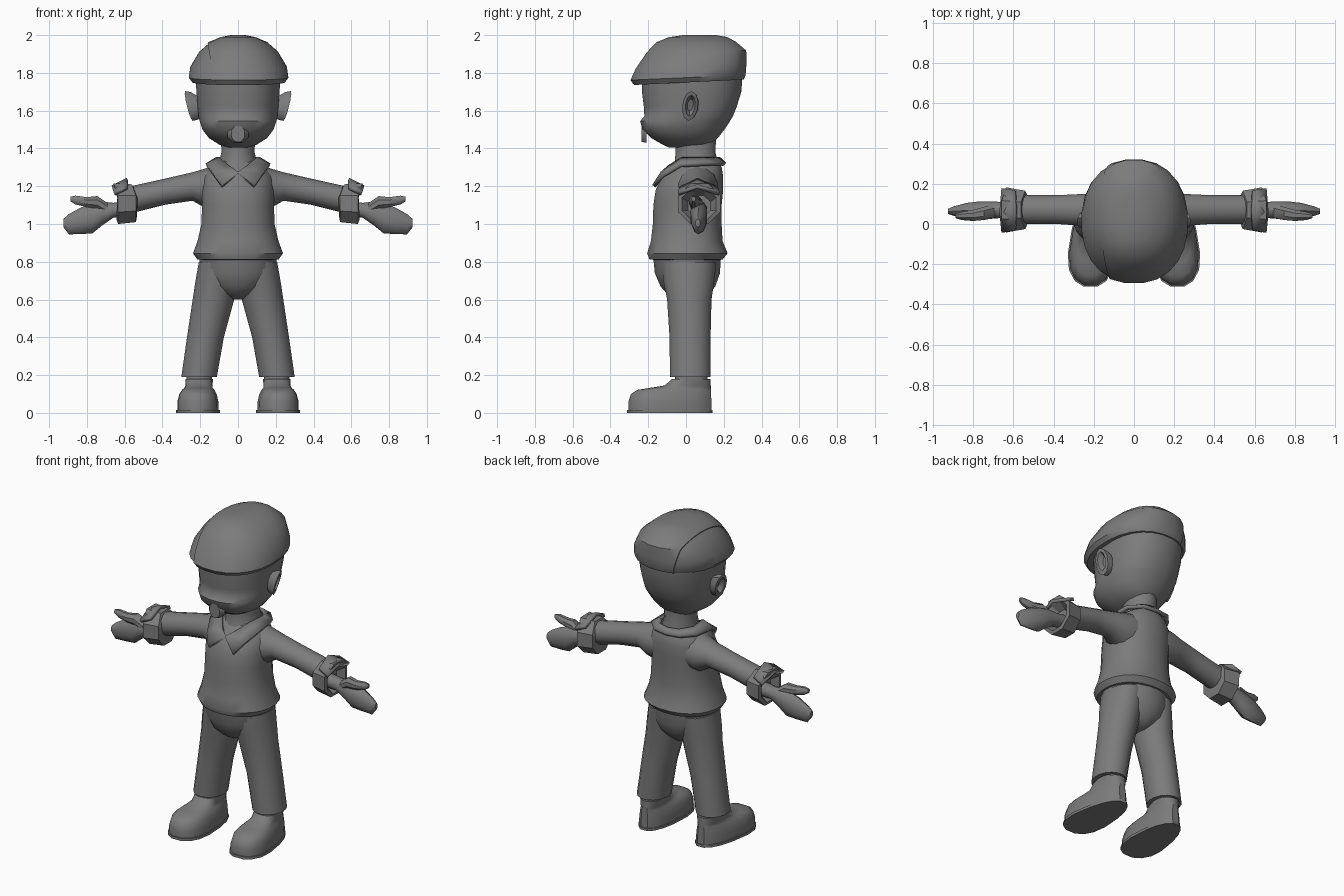
import bpy, bmesh, math
from mathutils import Vector

grey = bpy.data.materials.new("mid grey")
grey.diffuse_color = (0.2, 0.2, 0.2, 1)


def finish(name, bm, mirror=False, angle=40, thick=0):
    bmesh.ops.recalc_face_normals(bm, faces=bm.faces)
    me = bpy.data.meshes.new(name)
    bm.to_mesh(me)
    bm.free()
    me.materials.append(grey)
    for p in me.polygons:
        p.use_smooth = True
    me.set_sharp_from_angle(angle=math.radians(angle))
    ob = bpy.data.objects.new(name, me)
    bpy.context.collection.objects.link(ob)
    if mirror:
        mod = ob.modifiers.new("mirror", 'MIRROR')
        mod.use_clip = True
    if thick:
        mod = ob.modifiers.new("solid", 'SOLIDIFY')
        mod.thickness = thick
        mod.offset = 0
    return ob


def loft(rings, axis='z', sides=16, power=2.0, warp=None):
    """Rings are (t, a0, a1, b0, b1): bounds of a rounded section at t along the axis."""
    bm = bmesh.new()
    loops = []
    for t, a0, a1, b0, b1 in rings:
        loop = []
        for i in range(sides):
            th = 2 * math.pi * (i + 0.5) / sides
            c, s = math.cos(th), math.sin(th)
            u = math.copysign(abs(c) ** (2 / power), c)
            v = math.copysign(abs(s) ** (2 / power), s)
            k = 1 / math.cos(math.pi / sides) if power == 2 else 1
            a = (a0 + a1) / 2 + u * k * (a1 - a0) / 2
            b = (b0 + b1) / 2 + v * k * (b1 - b0) / 2
            p = Vector((a, b, t) if axis == 'z' else (t, a, b))
            loop.append(bm.verts.new(warp(p) if warp else p))
        loops.append(loop)
    for l0, l1 in zip(loops, loops[1:]):
        for i in range(sides):
            j = (i + 1) % sides
            bm.faces.new((l0[i], l0[j], l1[j], l1[i]))
    bm.faces.new(loops[0])
    bm.faces.new(loops[-1])
    return bm


def sym(rows):
    """(z, half width, y0, y1) rows centred on x."""
    return [(z, -w, w, y0, y1) for z, w, y0, y1 in rows]


# Head with a stepped muzzle
finish("head", loft(sym([
    (1.405, .05, -.09, .08), (1.42, .10, -.125, .13), (1.455, .155, -.185, .17),
    (1.50, .19, -.232, .205), (1.545, .205, -.245, .235), (1.57, .21, -.222, .25),
    (1.62, .215, -.225, .27), (1.70, .222, -.235, .295), (1.77, .225, -.235, .30)]),
    sides=24, power=2.3), angle=50)
finish("chin_patch", loft([(-.236, -.035, .035, 1.435, 1.52), (-.21, -.055, .055, 1.43, 1.53)],
       sides=8, warp=lambda p: Vector((p.x, p.z, p.y))))
finish("neck", loft(sym([(1.25, .12, -.09, .17), (1.33, .10, -.06, .17),
                         (1.38, .088, -.055, .155), (1.46, .09, -.055, .16)])))

# Flat cap, tilted at the brim, with a raised panel right of the seam
CAP = sym([(1.75, .243, -.272, .303), (1.775, .262, -.29, .312), (1.83, .254, -.263, .316),
           (1.91, .207, -.205, .315), (1.96, .15, -.155, .26), (1.985, .09, -.09, .215),
           (1.995, .04, -.02, .16)])


def brim_tilt(p):
    return Vector((p.x, p.y, p.z + .05 * p.y * (2 - p.z) / .25))


finish("cap", loft(CAP, sides=24, power=2.25, warp=brim_tilt))
panel = loft(CAP, sides=24, power=2.25, warp=lambda p: brim_tilt(p) + Vector(
    (p.x * .025, (p.y - .02) * .02, (p.z - 1.78) * .02)))
cut = bmesh.ops.bisect_plane(panel, geom=panel.verts[:] + panel.edges[:] + panel.faces[:],
                             plane_co=(-.115, 0, 1.75), plane_no=(1, -.02, .22), clear_inner=True)
bmesh.ops.holes_fill(panel, edges=[e for e in panel.edges if e.is_boundary])
finish("cap_panel", panel)


# Cupped ears leaning with the head
def ear_lean(p):
    return Vector((p.x + .25 * (p.z - 1.63) - .25 * (p.y - .02), p.y + .1 * (p.z - 1.63), p.z))


finish("ear", loft([(.19, .0, .06, 1.585, 1.665), (.235, -.015, .065, 1.555, 1.695),
                    (.262, -.018, .062, 1.55, 1.70), (.264, -.002, .048, 1.575, 1.68),
                    (.235, .008, .038, 1.60, 1.66)], 'x', 10, warp=ear_lean), mirror=True)

# Jacket body with flared hem
finish("jacket", loft(sym([
    (.81, .19, -.165, .18), (.812, .217, -.195, .195), (.845, .24, -.207, .222),
    (.91, .216, -.187, .195), (1.0, .195, -.177, .19), (1.1, .192, -.174, .19),
    (1.18, .195, -.162, .198), (1.25, .185, -.13, .198), (1.30, .15, -.08, .19),
    (1.335, .10, -.05, .17)]), sides=24, power=2.2))

# Sleeves, flared cuffs
finish("sleeve", loft([(.08, -.07, .17, 1.08, 1.32), (.17, -.045, .17, 1.085, 1.292),
                       (.24, -.01, .15, 1.125, 1.272), (.38, 0, .143, 1.105, 1.24),
                       (.56, 0, .143, 1.06, 1.20)], 'x', 14), mirror=True)


def cuff_notch(p):
    if p.z > 1.12:
        return Vector((p.x + .35 * (p.z - 1.12) - .01, p.y, p.z))
    return p


finish("cuff", loft([(.535, -.005, .145, 1.04, 1.18), (.54, -.025, .165, 1.01, 1.21),
                     (.635, -.042, .182, 1.0, 1.215), (.642, -.02, .16, 1.02, 1.19),
                     (.60, .01, .13, 1.04, 1.15)], 'x', 8, warp=cuff_notch),
       mirror=True, angle=25)
bm = bmesh.new()
flap = [bm.verts.new(v) for v in ((.59, -.03, 1.19), (.655, -.04, 1.16), (.665, .06, 1.195),
                                  (.655, .175, 1.16), (.59, .165, 1.19), (.585, .06, 1.235))]
bm.faces.new((flap[0], flap[1], flap[2], flap[5]))
bm.faces.new((flap[5], flap[2], flap[3], flap[4]))
finish("cuff_flap", bm, mirror=True, angle=25, thick=.02)

# Mitten hands and thumbs
finish("hand", loft([(.59, .03, .11, 1.04, 1.12), (.66, .03, .11, 1.035, 1.11),
                     (.72, .025, .112, .995, 1.115), (.77, .025, .112, .955, 1.105),
                     (.83, .03, .105, .95, 1.085), (.895, .04, .088, .948, 1.05),
                     (.925, .05, .075, .985, 1.025)], 'x', 10), mirror=True)
finish("thumb", loft([(.69, .03, .10, 1.05, 1.11), (.745, .02, .085, 1.08, 1.148),
                      (.80, .015, .07, 1.09, 1.142), (.86, .02, .06, 1.103, 1.15),
                      (.888, .03, .05, 1.12, 1.145)], 'x', 8), mirror=True)

# Collar: half strip from the pointed front round to the nape
inner = [(0, -.125, 1.27), (.05, -.085, 1.305), (.098, -.02, 1.345), (.11, .09, 1.345),
         (.065, .16, 1.345), (0, .175, 1.345)]
outer = [(.085, -.17, 1.20), (.125, -.125, 1.255), (.168, -.03, 1.31), (.155, .12, 1.318),
         (.09, .19, 1.318), (0, .205, 1.315)]
bm = bmesh.new()
vi, vo = [[bm.verts.new(v) for v in row] for row in (inner, outer)]
for i in range(5):
    bm.faces.new((vi[i], vo[i], vo[i + 1], vi[i + 1]))
finish("collar", bm, mirror=True, thick=.022)

# Trousers
finish("hips", loft(sym([(.60, .03, -.05, .09), (.63, .10, -.10, .125), (.67, .165, -.135, .155),
                         (.74, .20, -.165, .18), (.84, .205, -.175, .185)]), sides=20))
finish("leg", loft([(.19, .112, .30, -.085, .13), (.40, .075, .27, -.087, .13),
                    (.60, .02, .24, -.10, .135), (.70, .005, .225, -.12, .15),
                    (.80, .005, .207, -.13, .16)], sides=16), mirror=True)


# Shoes: narrow heel, wide toe, turned slightly outward
def splay(p):
    y = max(p.y, -.21)
    return Vector((.205 + (p.x - .205) * (.82 - .9 * y) - .05 * y, p.y, p.z))


def shoe(name, rows, sides=16):
    finish(name, loft([(z, .205 - w, .205 + w, y0, y1) for z, w, y0, y1 in rows],
                      sides=sides, power=2.5, warp=splay), mirror=True)


shoe("sole", [(0, .124, -.315, .145), (.016, .124, -.315, .145)])
shoe("shoe", [(.01, .117, -.308, .14), (.06, .116, -.308, .138), (.10, .106, -.295, .136),
              (.122, .094, -.26, .135), (.133, .086, -.19, .134), (.145, .086, -.115, .133),
              (.18, .09, -.075, .13)])
shoe("sock", [(.15, .085, -.06, .115), (.22, .085, -.06, .115)])
